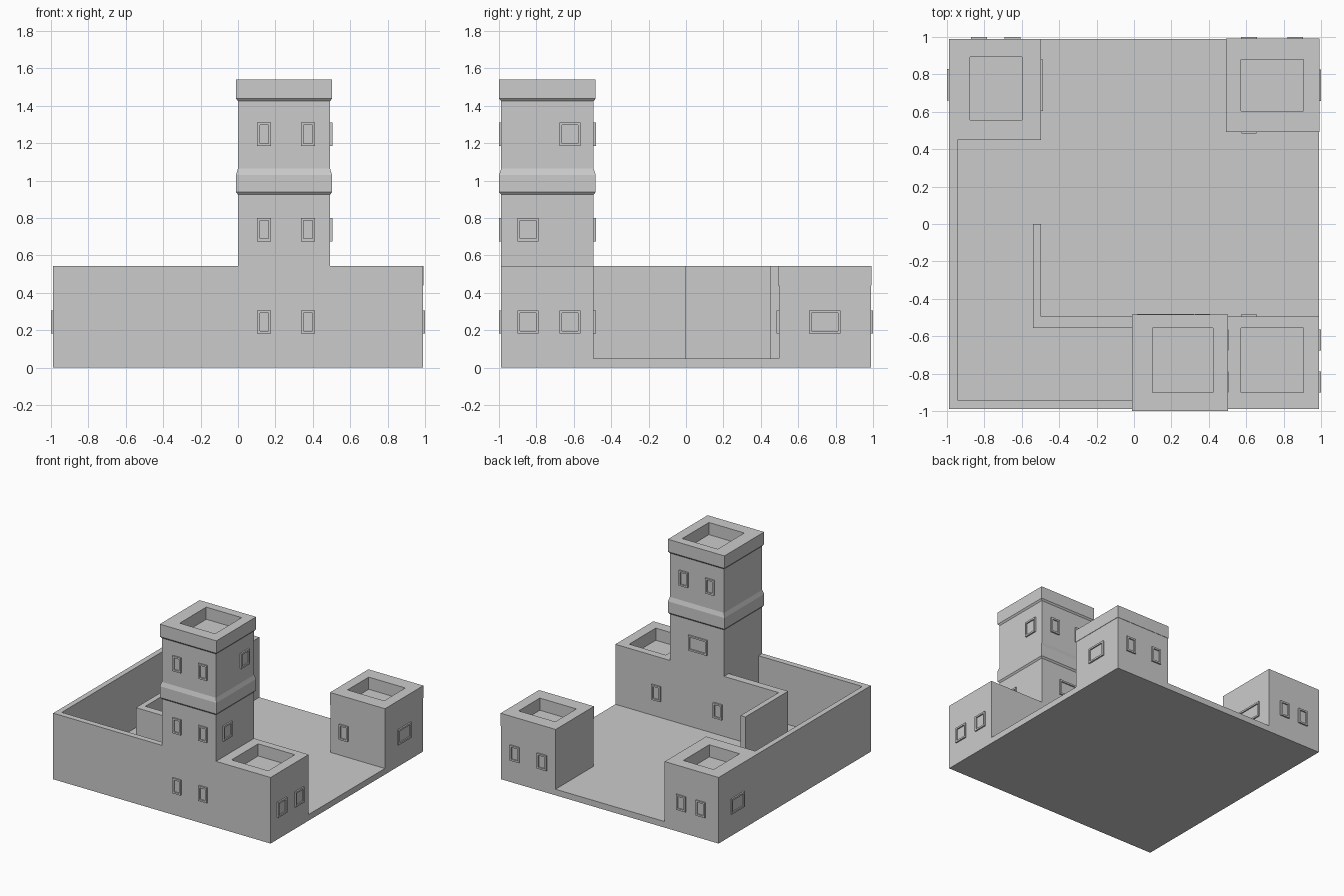
import bpy, bmesh
from mathutils import Vector

if "Cube" in bpy.data.objects:
    bpy.data.objects.remove(bpy.data.objects["Cube"])

E = 0.988    # outer wall plane
F = 0.05     # floor height
H = 0.543    # wall height


def finish(bm, name):
    bmesh.ops.recalc_face_normals(bm, faces=bm.faces)
    me = bpy.data.meshes.new(name)
    bm.to_mesh(me)
    bm.free()
    ob = bpy.data.objects.new(name, me)
    bpy.context.collection.objects.link(ob)
    return ob


def prism(name, outline, z0, z1):
    """Extrude a flat outline upwards."""
    bm = bmesh.new()
    f = bm.faces.new([bm.verts.new((x, y, z0)) for x, y in outline])
    r = bmesh.ops.extrude_face_region(bm, geom=[f])
    bmesh.ops.translate(bm, vec=(0, 0, z1 - z0),
                        verts=[v for v in r["geom"] if isinstance(v, bmesh.types.BMVert)])
    return finish(bm, name)


def rect(x0, x1, y0, y1, o=0):
    return [(x0 - o, y0 - o), (x1 + o, y0 - o), (x1 + o, y1 + o), (x0 - o, y1 + o)]


def turret(name, box, pit, profile, depth=0.1):
    """Loft rectangles along (offset, z) profile, then sink a roof pit."""
    top = profile[-1][1]
    rings = [(rect(*box, o), z) for o, z in profile]
    rings += [(rect(*pit), top), (rect(*pit), top - depth)]
    bm = bmesh.new()
    loops = [[bm.verts.new((x, y, z)) for x, y in r] for r, z in rings]
    bm.faces.new(loops[0])
    bm.faces.new(loops[-1])
    for a, b in zip(loops, loops[1:]):
        for i in range(4):
            j = (i + 1) % 4
            bm.faces.new((a[i], a[j], b[j], b[i]))
    return finish(bm, name)


def window(name, side, plane, c, z, w, h=0.125):
    """Raised frame with a sunken pane on a wall facing `side` (such as '+x')."""
    s = 1 if side[0] == '+' else -1
    n = Vector((s, 0, 0)) if side[1] == 'x' else Vector((0, s, 0))
    u = Vector((0, 1, 0)) if side[1] == 'x' else Vector((1, 0, 0))
    base = n * plane * s + u * c + Vector((0, 0, z))
    bm = bmesh.new()

    def ring(inset, out):
        a, b = w / 2 - inset, h / 2 - inset
        return [bm.verts.new(base + u * i * a + Vector((0, 0, j * b)) + n * out)
                for i, j in ((-1, -1), (1, -1), (1, 1), (-1, 1))]
    loops = [ring(0, -0.004), ring(0, 0.012), ring(0.014, 0.012), ring(0.014, 0.002)]
    bm.faces.new(loops[0])
    bm.faces.new(loops[-1])
    for a, b in zip(loops, loops[1:]):
        for i in range(4):
            j = (i + 1) % 4
            bm.faces.new((a[i], a[j], b[j], b[i]))
    return finish(bm, name)


# Floor slab
prism("courtyard_floor", rect(-E, E, -E, E), 0, F)

# Outer and inner L-shaped walls
prism("outer_wall", [(-E, 0.45), (-E, -E), (0, -E), (0, -0.94), (-0.944, -0.94), (-0.944, 0.45)], F, H)
prism("inner_wall", [(-0.54, 0), (-0.54, -0.555), (0, -0.555), (0, -0.494),
                     (-0.496, -0.494), (-0.496, 0)], F, H)

# Tall tower with two flared bands
turret("main_tower", (0, 0.492, -E, -0.494), (0.1, 0.422, -0.9, -0.555),
       [(0, F), (0, 0.925), (0.011, 0.938), (0.011, 1.03), (0, 1.065),
        (0, 1.425), (0.011, 1.438), (0.011, 1.54)])

# Low corner turrets
turret("front_right_turret", (0.492, E, -E, -0.494), (0.572, 0.905, -0.9, -0.555), [(0, F), (0, H)])
turret("back_right_turret", (0.494, E, 0.496, E), (0.572, 0.905, 0.605, 0.88),
       [(0, F), (0, 0.44), (0.003, 0.44), (0.003, H)])
turret("back_left_turret", (-E, -0.498, 0.45, E), (-0.876, -0.6, 0.555, 0.892), [(0, F), (0, H)])

# Windows: side, wall plane, centre along wall, height, width
Z1, Z2, Z3 = 0.244, 0.738, 1.248
spots = []
for z in (Z1, Z2, Z3):
    spots += [('-y', -E, x, z, 0.075) for x in (0.14, 0.375)]
spots += [('+x', 0.492, -0.62, Z3, 0.113), ('+x', 0.492, -0.845, Z2, 0.113)]
spots += [('+y', -0.494, x, Z3, 0.08) for x in (0.125, 0.365)]
spots += [('+y', -0.494, 0.235, Z2, 0.17)]
spots += [('+y', -0.494, x, Z1, 0.08) for x in (0.055, 0.615)]
spots += [('+x', E, y, Z1, 0.113) for y in (-0.845, -0.62)]
spots += [('+x', E, 0.742, Z1, 0.168), ('-y', 0.496, 0.615, Z1, 0.08)]
spots += [('+y', E, x, Z1, 0.085) for x in (0.615, 0.862, -0.828, -0.65)]
spots += [('-x', -E, 0.745, Z1, 0.17), ('+x', -0.498, 0.742, Z1, 0.275)]
for i, s in enumerate(spots):
    window(f"window_{i + 1}", *s)
